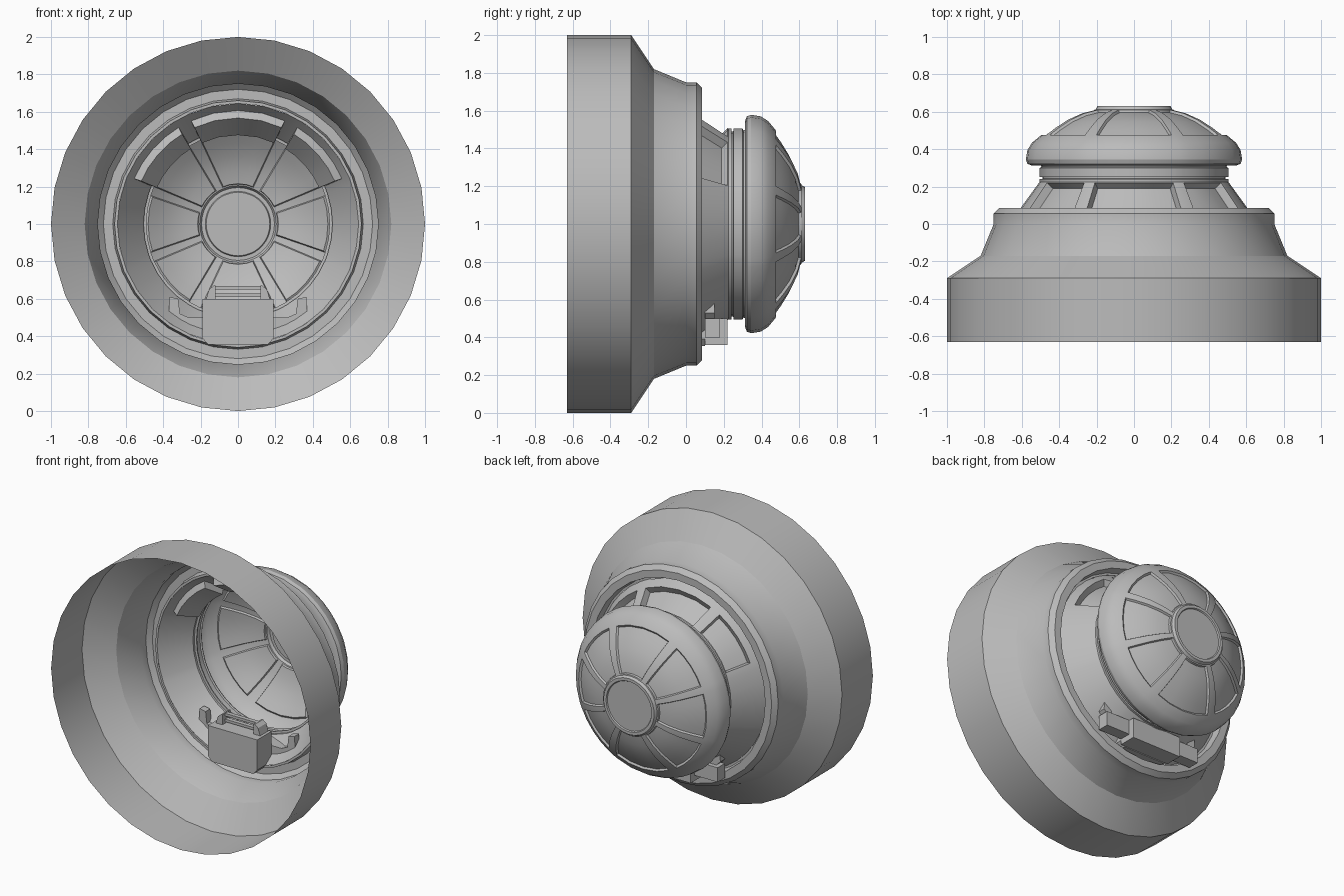
import bpy, bmesh
from math import cos, sin, radians

cube = bpy.data.objects.get("Cube")
if cube:
    bpy.data.objects.remove(cube)

grey = bpy.data.materials.new("plain grey")
grey.use_nodes = True
COLOUR = (0.5, 0.5, 0.5, 1)
grey.diffuse_color = COLOUR
grey.node_tree.nodes["Principled BSDF"].inputs["Base Color"].default_value = COLOUR


def finish(name, bm, smooth=True):
    mesh = bpy.data.meshes.new(name)
    bm.to_mesh(mesh)
    bm.free()
    mesh.materials.append(grey)
    obj = bpy.data.objects.new(name, mesh)
    bpy.context.collection.objects.link(obj)
    if smooth:
        bpy.ops.object.select_all(action='DESELECT')
        obj.select_set(True)
        bpy.context.view_layer.objects.active = obj
        bpy.ops.object.shade_smooth_by_angle(angle=radians(28))
    return obj


def lathe(bm, profile, angles, cap=False):
    """Turn (radius, y) points about the y axis; returns faces[row][segment]."""
    rings = [[bm.verts.new((r * cos(radians(a)), y, 1 + r * sin(radians(a))))
              for a in angles] for r, y in profile]
    n = len(angles)
    rows = []
    for low, high in zip(rings, rings[1:]):
        rows.append([bm.faces.new((low[j], high[j], high[(j + 1) % n], low[(j + 1) % n]))
                     for j in range(n)])
    if cap:
        bm.faces.new(rings[-1][::-1])
    bm.normal_update()
    return rows


def recess(bm, faces, frame, depth):
    """Sink a patch of faces, leaving a frame and a steep wall."""
    bmesh.ops.inset_region(bm, faces=faces, thickness=frame, use_even_offset=True)
    bmesh.ops.inset_region(bm, faces=faces, thickness=0.006, depth=-depth,
                           use_even_offset=True)


def extrude_profile(name, points, y0, y1):
    """Prism from an x-z outline."""
    bm = bmesh.new()
    face = bm.faces.new([bm.verts.new((x, y0, z)) for x, z in points])
    moved = bmesh.ops.extrude_face_region(bm, geom=[face])["geom"]
    for v in moved:
        if isinstance(v, bmesh.types.BMVert):
            v.co.y = y1
    bmesh.ops.recalc_face_normals(bm, faces=bm.faces[:])
    return finish(name, bm, False)


def box(name, x0, x1, y0, y1, z0, z1):
    return extrude_profile(name, [(x0, z0), (x1, z0), (x1, z1), (x0, z1)], y0, y1)


# Panel sectors (centre, half width); the angles follow the panel edges
SECTORS = [(0, 19), (41, 18), (90, 25), (139, 18),
           (180, 19), (221, 18), (270, 25), (319, 18)]
STEPS = 4
panel_angles = [c - h + 2 * h * k / STEPS for c, h in SECTORS for k in range(STEPS + 1)]


def sector_faces(rows, first, last, s):
    start = s * (STEPS + 1)
    return [f for row in rows[first:last] for f in row[start:start + STEPS]]


# Flared mounting skirt with a rolled lip
bm = bmesh.new()
lathe(bm, [(1, -.63), (1, -.29), (.82, -.17), (.75, 0), (.75, .055),
           (.72, .085), (.67, .085), (.66, .03), (.645, .03)],
      [90 + 360 * i / 32 for i in range(32)])
finish("mounting_skirt", bm)

# Cone with three deep upper windows, then the neck
bm = bmesh.new()
rows = lathe(bm, [(.645, .03), (.61, .08), (.505, .225), (.505, .24), (.49, .242),
                  (.49, .25), (.505, .252), (.505, .3), (.495, .305), (.5, .315)],
             panel_angles)
for s in (1, 2, 3):
    recess(bm, sector_faces(rows, 1, 2, s), 0.006, 0.045)
finish("window_cone", bm)

# Rounded collar and dome with eight sunken panels and a round hub
bm = bmesh.new()
rows = lathe(bm, [(.5, .315), (.545, .312), (.57, .322), (.578, .345), (.57, .395),
                  (.545, .435), (.5, .472), (.44, .515), (.37, .558), (.29, .592),
                  (.205, .612), (.195, .63), (.175, .63), (.17, .622)],
             panel_angles, cap=True)
for s in range(len(SECTORS)):
    recess(bm, sector_faces(rows, 6, 10, s), 0.008, 0.014)
finish("glazed_dome", bm)

# Control block at the bottom of the cone
extrude_profile("control_block", [(-.16, .355), (.16, .355), (.19, .39), (.19, .6),
                                  (-.19, .6), (-.19, .39)], -.06, .1)
box("control_block_back", -.19, .19, .1, .22, .36, .5)

# Handle on the block
for z in (.61, .65):
    box("handle_bar", -.12, .12, .03, .06, z, z + .018)

# Mirrored arms, upright grips and handle brackets
for side, m in (("left", 1), ("right", -1)):
    box(side + "_arm", m * .19, m * .37, .1, .18, .4, .5)
    extrude_profile(side + "_grip", [(m * x, z) for x, z in (
        (.24, .49), (.33, .49), (.37, .53), (.365, .61), (.32, .6), (.31, .52))], .1, .15)
    extrude_profile(side + "_bracket", [(m * x, z) for x, z in (
        (.12, .6), (.17, .6), (.155, .65), (.13, .67), (.12, .67))], .0, .09)
